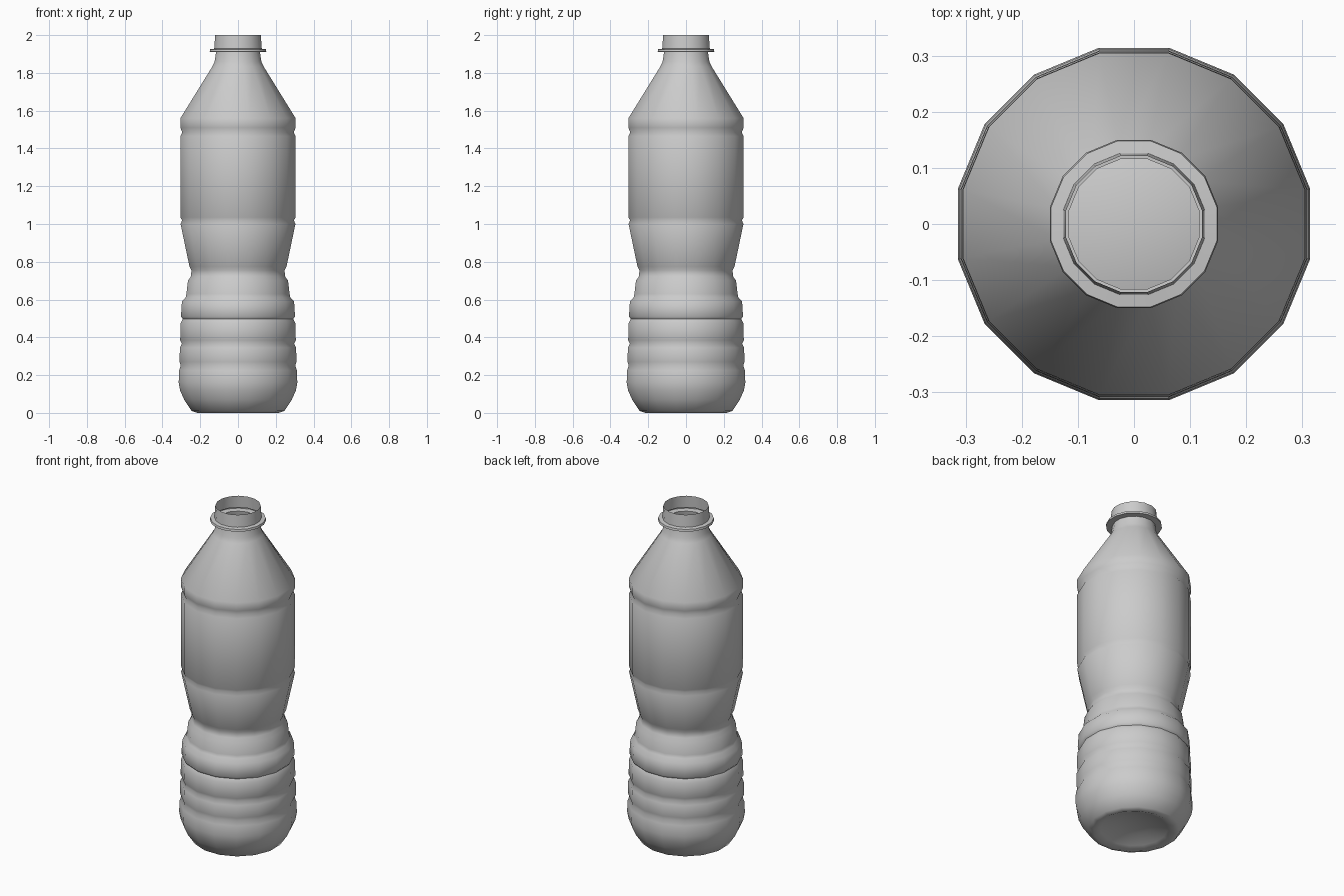
import bpy, bmesh, math

if "Cube" in bpy.data.objects:
    bpy.data.objects.remove(bpy.data.objects["Cube"])

SIDES = 16
FLAT = math.cos(math.pi / SIDES)  # silhouette half-width -> corner radius


def lathe(name, profile):
    """Revolve (half-width, z) points into a single-wall shell."""
    bm = bmesh.new()
    rings = []
    for w, z in profile:
        if w == 0:
            rings.append([bm.verts.new((0, 0, z))] * SIDES)
            continue
        r = w / FLAT
        angles = [(i + 0.5) * math.tau / SIDES for i in range(SIDES)]
        rings.append([bm.verts.new((r * math.cos(a), r * math.sin(a), z)) for a in angles])
    for low, high in zip(rings, rings[1:]):
        for i in range(SIDES):
            j = (i + 1) % SIDES
            corners = [low[i], low[j], high[j], high[i]]
            bm.faces.new(list(dict.fromkeys(corners)))
    bmesh.ops.recalc_face_normals(bm, faces=bm.faces)
    # outside of the shell must face outward
    bm.faces.ensure_lookup_table()
    if sum(f.normal.x * f.calc_center_median().x for f in bm.faces) < 0:
        bmesh.ops.reverse_faces(bm, faces=bm.faces)
    mesh = bpy.data.meshes.new(name)
    bm.to_mesh(mesh)
    bm.free()
    obj = bpy.data.objects.new(name, mesh)
    bpy.context.collection.objects.link(obj)
    bpy.context.view_layer.objects.active = obj
    obj.select_set(True)
    bpy.ops.object.shade_smooth_by_angle(angle=math.radians(60))
    obj.select_set(False)
    return obj


# base with a shallow dome pushed up underneath
profile = [(0, 0.05), (0.10, 0.042), (0.18, 0.015), (0.215, 0.0), (0.245, 0.01),
           (0.285, 0.07), (0.307, 0.12), (0.314, 0.16), (0.312, 0.225), (0.303, 0.25)]

# grip ribs: bottom z, top z, lower width, upper width, groove width above
ribs = [(0.27, 0.345, 0.309, 0.308, 0.297), (0.385, 0.475, 0.306, 0.304, 0.292),
        (0.51, 0.59, 0.302, 0.297, 0.277), (0.63, 0.70, 0.273, 0.265, 0.25)]
for z0, z1, w0, w1, groove in ribs:
    profile += [(w0, z0), (w1, z1), (groove, z1 + 0.022)]

# waist, label panel and shoulder
profile += [(0.246, 0.755), (0.257, 0.775), (0.304, 1.0), (0.296, 1.02), (0.305, 1.035),
            (0.305, 1.465), (0.295, 1.485), (0.305, 1.51), (0.305, 1.56),
            (0.135, 1.835), (0.124, 1.86), (0.116, 1.91)]

# neck flange and open mouth
profile += [(0.15, 1.912), (0.148, 1.925), (0.126, 1.928), (0.121, 2.0)]

lathe("bottle", profile)
